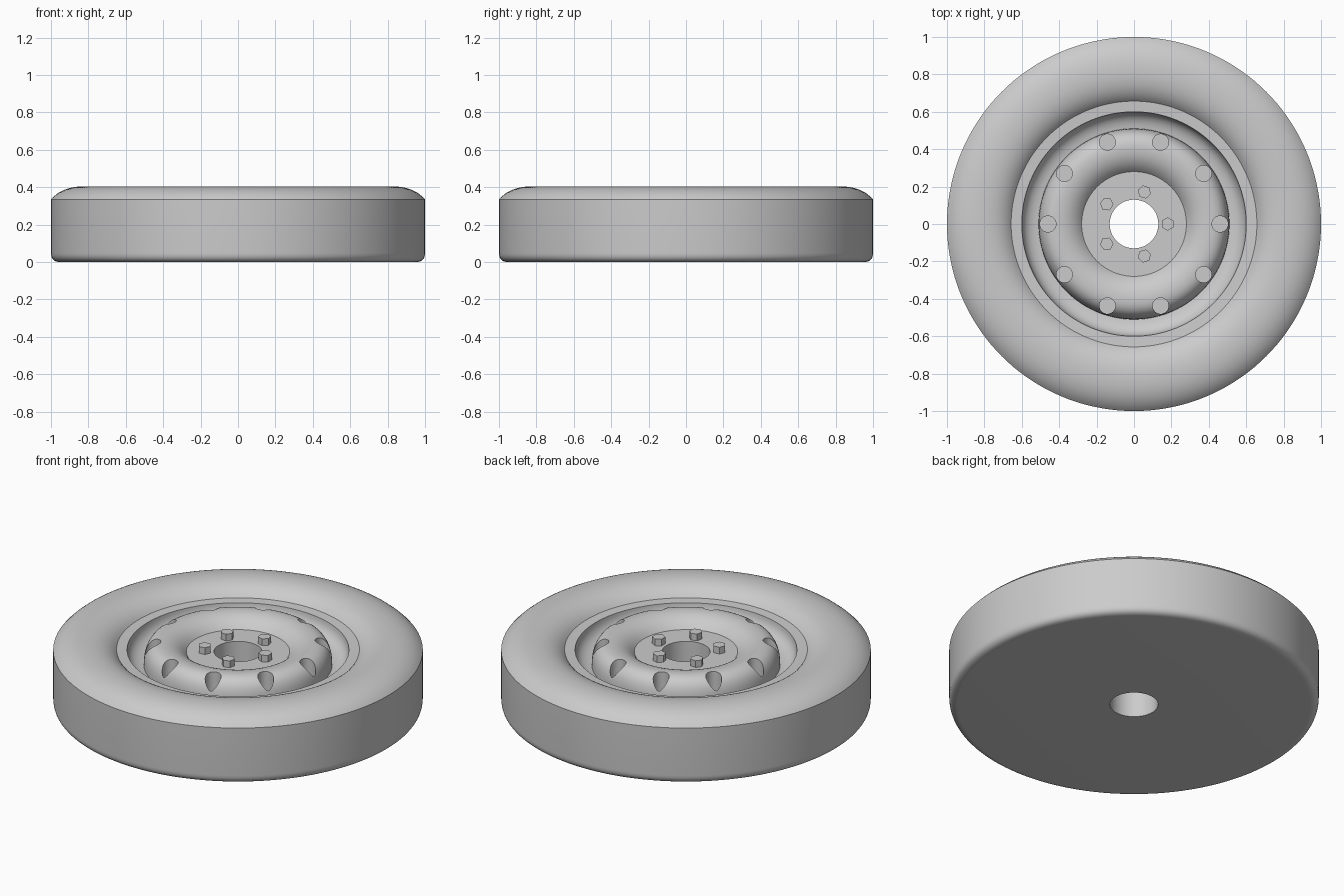
import bpy, bmesh, math
from mathutils import Matrix, Vector

cube = bpy.data.objects.get("Cube")
if cube:
    bpy.data.objects.remove(cube, do_unlink=True)

SEGMENTS = 144

grey = bpy.data.materials.new("plain_grey")
grey.use_nodes = True
grey.diffuse_color = (0.6, 0.6, 0.6, 1)
grey.node_tree.nodes["Principled BSDF"].inputs["Base Color"].default_value = (0.6, 0.6, 0.6, 1)


def curve(start, corner, end, steps=10):
    """Rounded profile section pulled towards a corner point."""
    a, b, c = Vector(start), Vector(corner), Vector(end)
    ts = [i / steps for i in range(steps + 1)]
    return [a * (1 - t) ** 2 + b * 2 * t * (1 - t) + c * t * t for t in ts]


def add_object(name, bm):
    mesh = bpy.data.meshes.new(name)
    bmesh.ops.recalc_face_normals(bm, faces=bm.faces)
    bm.to_mesh(mesh)
    bm.free()
    obj = bpy.data.objects.new(name, mesh)
    bpy.context.collection.objects.link(obj)
    mesh.materials.append(grey)
    return obj


def lathe(name, profile):
    """Revolve a closed (radius, height) profile around z."""
    bm = bmesh.new()
    rings = []
    for i in range(SEGMENTS):
        a = 2 * math.pi * i / SEGMENTS
        rings.append([bm.verts.new((r * math.cos(a), r * math.sin(a), z)) for r, z in profile])
    n = len(profile)
    for i in range(SEGMENTS):
        p, q = rings[i], rings[(i + 1) % SEGMENTS]
        for j in range(n):
            k = (j + 1) % n
            bm.faces.new((p[j], q[j], q[k], p[k]))
    return add_object(name, bm)


def ring_of_prisms(name, count, ring_radius, radius, sides, bottom, top):
    """Upright prisms spaced evenly on a circle."""
    bm = bmesh.new()
    for i in range(count):
        spin = Matrix.Rotation(2 * math.pi * i / count, 4, "Z")
        place = spin @ Matrix.Translation((ring_radius, 0, (bottom + top) / 2))
        bmesh.ops.create_cone(bm, cap_ends=True, segments=sides, radius1=radius,
                              radius2=radius, depth=top - bottom, matrix=place)
    return add_object(name, bm)


# Tyre, rim and centre disc as one turned body
profile = [Vector((0.13, 0))]
profile += curve((0.95, 0), (1, 0), (1, 0.05))                # lower shoulder
profile += curve((1, 0.335), (0.94, 0.405), (0.82, 0.405))    # upper shoulder
profile += curve((0.82, 0.405), (0.71, 0.405), (0.657, 0.34))[1:]  # inner sidewall
profile += curve((0.6, 0.337), (0.595, 0.26), (0.51, 0.25))   # rim well
profile += curve((0.51, 0.25), (0.51, 0.39), (0.41, 0.39))[1:]     # disc hump outside
profile += curve((0.41, 0.39), (0.33, 0.39), (0.28, 0.326))[1:]    # disc hump inside
profile += [Vector((0.13, 0.326))]                            # hub face and bore
wheel = lathe("wheel_body", profile)

# Vent holes sunk into the hump
cutter = ring_of_prisms("vent_hole_cutter", 10, 0.46, 0.043, 32, 0.2, 0.5)
cutter.hide_render = True
cutter.hide_viewport = True
cut = wheel.modifiers.new("vent_holes", "BOOLEAN")
cut.object = cutter
cut.solver = "EXACT"

# Apply the cut so that the sharp edges can be marked
bpy.context.view_layer.objects.active = wheel
bpy.ops.object.select_all(action="DESELECT")
wheel.select_set(True)
bpy.ops.object.modifier_apply(modifier=cut.name)
bpy.data.objects.remove(cutter, do_unlink=True)
bpy.ops.object.shade_smooth_by_angle(angle=math.radians(30))

# Hexagonal wheel nuts
ring_of_prisms("wheel_nuts", 5, 0.18, 0.036, 6, 0.32, 0.366)
